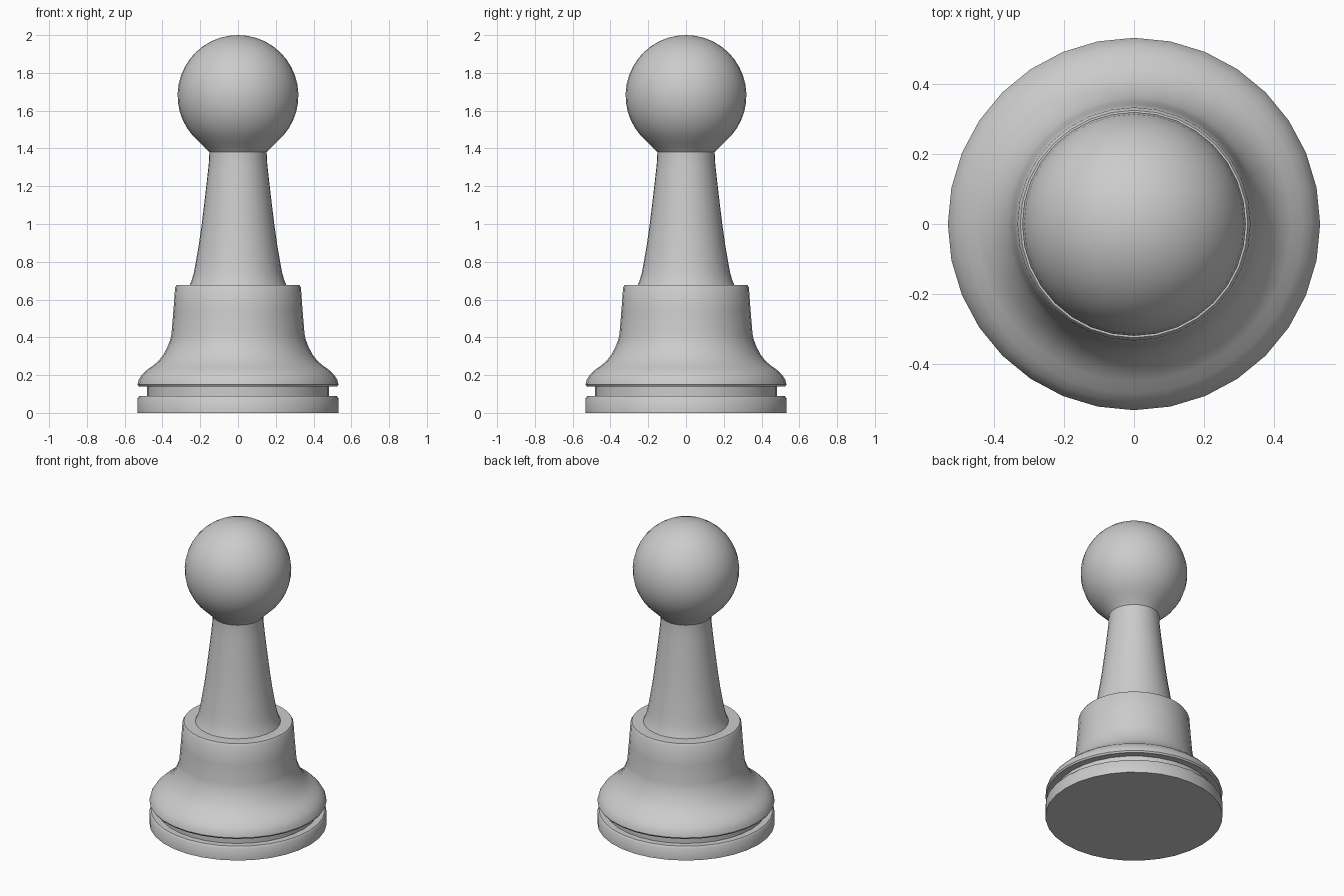
import bpy, bmesh, math

if "Cube" in bpy.data.objects:
    bpy.data.objects.remove(bpy.data.objects["Cube"])

SIDES = 32


def lathe(name, profile):
    """Revolve (radius, z) points about z; radius 0 closes to a pole."""
    bm = bmesh.new()
    rings = []
    for r, z in profile:
        if r == 0:
            rings.append([bm.verts.new((0, 0, z))] * SIDES)
        else:
            rings.append([bm.verts.new((r * math.cos(2 * math.pi * i / SIDES),
                                        r * math.sin(2 * math.pi * i / SIDES), z))
                          for i in range(SIDES)])
    for a, b in zip(rings, rings[1:]):
        for i in range(SIDES):
            j = (i + 1) % SIDES
            bm.faces.new(list(dict.fromkeys((a[i], a[j], b[j], b[i]))))
    mesh = bpy.data.meshes.new(name)
    bm.to_mesh(mesh)
    bm.free()
    obj = bpy.data.objects.new(name, mesh)
    bpy.context.collection.objects.link(obj)
    bpy.ops.object.select_all(action='DESELECT')
    obj.select_set(True)
    bpy.context.view_layer.objects.active = obj
    bpy.ops.object.shade_smooth_by_angle(angle=math.radians(40))
    return obj


# Foot disc with the groove above it
lathe("foot_disc", [(0, 0), (0.532, 0), (0.532, 0.078), (0.522, 0.09),
                    (0.482, 0.09), (0.482, 0.14)])

# Bell-shaped base rising to a stepped collar
lathe("bell_base", [(0.482, 0.14), (0.525, 0.14), (0.532, 0.15), (0.526, 0.175),
                    (0.508, 0.203), (0.482, 0.228), (0.45, 0.25), (0.42, 0.276),
                    (0.394, 0.31), (0.373, 0.35), (0.358, 0.39), (0.352, 0.42),
                    (0.342, 0.54), (0.333, 0.665), (0.325, 0.677), (0.256, 0.677)])

# Tapering stem with a flared root
lathe("stem", [(0.256, 0.677), (0.245, 0.702), (0.233, 0.745), (0.223, 0.80),
               (0.206, 0.90), (0.192, 1.0), (0.175, 1.14), (0.159, 1.28),
               (0.153, 1.34), (0.152, 1.38)])

# Ball head, blended into the neck
R, CZ, START = 0.32, 1.68, -50
ball = [(0.152, 1.38), (0.162, 1.392), (0.18, 1.41)]
for k in range(17):
    a = math.radians(START + (90 - START) * k / 16)
    ball.append((R * math.cos(a) if k < 16 else 0, CZ + R * math.sin(a)))
lathe("ball_head", ball)
